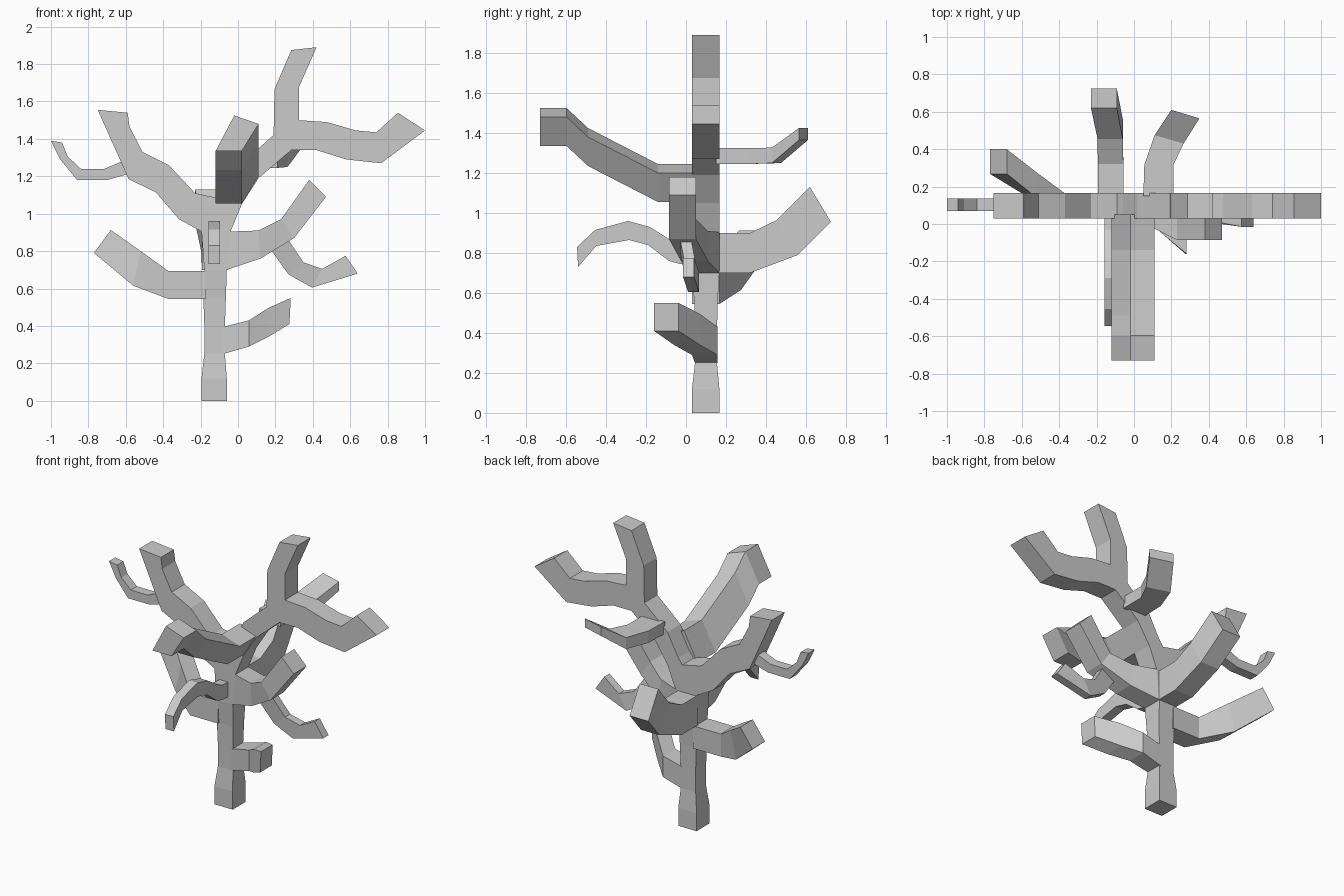
import bpy, bmesh

# Axis order for each drawing plane: (u, w, depth) -> (x, y, z)
PLANES = {
    "front": lambda u, w, d: (u, d, w),
    "side": lambda u, w, d: (d, u, w),
    "top": lambda u, w, d: (u, w, d),
}


def loft(name, rings):
    """Skin a chain of four-cornered rings and cap both ends."""
    bm = bmesh.new()
    loops = [[bm.verts.new(p) for p in ring] for ring in rings]
    for a, b in zip(loops, loops[1:]):
        for i in range(4):
            j = (i + 1) % 4
            bm.faces.new((a[i], a[j], b[j], b[i]))
    bm.faces.new(loops[0])
    bm.faces.new(loops[-1])
    bmesh.ops.recalc_face_normals(bm, faces=bm.faces)
    me = bpy.data.meshes.new(name)
    bm.to_mesh(me)
    bm.free()
    ob = bpy.data.objects.new(name, me)
    bpy.context.collection.objects.link(ob)


def limb(name, plane, edge_a, edge_b, depths):
    """Limb from two outline edges in a plane; depths is one range or one per ring."""
    if len(depths) != len(edge_a) or not isinstance(depths[0], tuple):
        depths = [depths] * len(edge_a)
    f = PLANES[plane]
    loft(name, [(f(*a, d0), f(*b, d0), f(*b, d1), f(*a, d1))
                for a, b, (d0, d1) in zip(edge_a, edge_b, depths)])


SLAB = (0.03, 0.167)
FORK = (-0.09, 1.08)

# Trunk, ending in a wedge at the fork
limb("trunk", "front",
     [(-.195, 0), (-.195, .12), (-.18, .25), (-.18, .40), (-.185, .545), (-.18, .70), (-.195, .905), (-.092, 1.08)],
     [(-.06, 0), (-.06, .12), (-.07, .25), (-.07, .40), (-.065, .545), (-.06, .70), (-.04, .905), FORK],
     [SLAB, SLAB, (.045, .155), (.045, .155), (.042, .158), SLAB, SLAB, SLAB])

# Upper arms lying in the trunk plane
limb("upper_left_arm", "front",
     [(-.195, .905), (-.315, .97), (-.44, 1.115), (-.585, 1.185), (-.645, 1.32), (-.75, 1.555)],
     [FORK, (-.23, 1.11), (-.37, 1.26), (-.51, 1.33), (-.58, 1.465), (-.59, 1.54)], SLAB)
limb("upper_right_arm", "front",
     [(-.04, .905), (.02, 1.05), (.11, 1.19), (.285, 1.34)],
     [FORK, (-.06, 1.12), (.02, 1.27), (.19, 1.42)], SLAB)
limb("top_branch", "front",
     [(.19, 1.42), (.192, 1.50), (.195, 1.665), (.285, 1.875)],
     [(.285, 1.34), (.325, 1.50), (.325, 1.675), (.42, 1.89)], SLAB)
limb("right_branch", "front",
     [(.285, 1.34), (.42, 1.34), (.58, 1.29), (.765, 1.27), (1.0, 1.445)],
     [(.325, 1.50), (.475, 1.49), (.63, 1.445), (.74, 1.435), (.855, 1.54)], SLAB)
limb("left_twig", "front",
     [(-.55, 1.23), (-.595, 1.21), (-.70, 1.18), (-.86, 1.18), (-.95, 1.29), (-1.0, 1.39)],
     [(-.55, 1.30), (-.62, 1.28), (-.715, 1.24), (-.84, 1.24), (-.91, 1.305), (-.94, 1.38)], (.07, .135))

# Middle and lower side branches
limb("lower_left_branch", "front",
     [(-.17, .545), (-.374, .545), (-.56, .615), (-.77, .79)],
     [(-.17, .695), (-.374, .695), (-.52, .80), (-.68, .913)],
     [SLAB, SLAB, (.14, .275), (.268, .40)])
limb("middle_right_branch", "front",
     [(-.06, .70), (.12, .76), (.30, .87), (.47, 1.09)],
     [(-.04, .905), (.11, .91), (.23, .97), (.38, 1.18)],
     [SLAB, (-.025, .11), (-.085, .05), (-.085, .05)])
limb("right_twig", "front",
     [(.16, .83), (.27, .675), (.395, .605), (.64, .68)],
     [(.25, .89), (.35, .74), (.45, .705), (.575, .775)],
     [(-.033, .022), (-.005, .05), (.01, .065), (-.015, .04)])
limb("lowest_branch", "front",
     [(-.08, .25), (.06, .29), (.16, .34), (.275, .41)],
     [(-.08, .395), (.06, .43), (.16, .495), (.282, .55)],
     [(.045, .158), (.03, .158), (-.06, .07), (-.16, -.037)])

# Branches reaching backward and forward
limb("back_branch", "side",
     [(.15, .70), (.32, .70), (.56, .79), (.725, .955)],
     [(.15, .90), (.32, .90), (.455, .965), (.62, 1.13)],
     [(-.193, -.057), (-.193, -.057), (-.195, -.06), (-.23, -.092)])
limb("front_twig", "side",
     [(.05, .74), (-.03, .745), (-.085, .76), (-.19, .84), (-.285, .865), (-.45, .835), (-.54, .73)],
     [(.05, .84), (-.03, .845), (-.07, .86), (-.18, .93), (-.29, .96), (-.455, .915), (-.545, .83)],
     (-.157, -.095))
limb("back_right_twig", "top",
     [(.05, .15), (.055, .315), (.11, .475), (.20, .61)],
     [(.21, .15), (.21, .315), (.265, .43), (.35, .565)],
     [(1.245, 1.325), (1.245, 1.325), (1.25, 1.327), (1.365, 1.425)])

# Heavy forward branch with a leaning cross-section
lean = [(-.12, 0), (.02, 0), (.11, .145), (-.02, .19)]
path = [(.05, 1.055), (-.14, 1.055), (-.49, 1.235), (-.597, 1.335), (-.73, 1.335)]
loft("front_branch", [[(x, y, z + h) for x, h in lean] for y, z in path])
